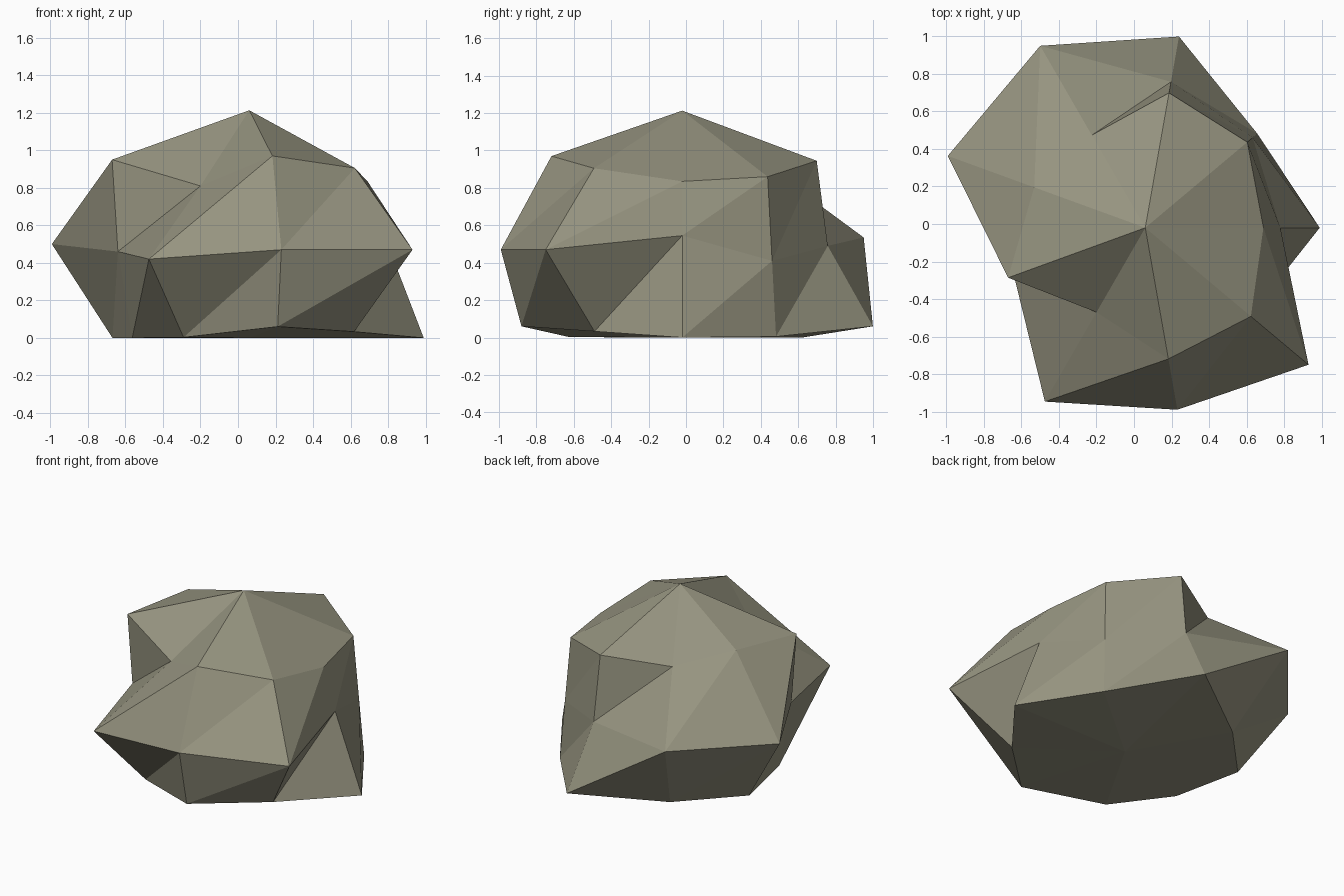
import bpy, bmesh, math

if "Cube" in bpy.data.objects:
    bpy.data.objects.remove(bpy.data.objects["Cube"])

# Nine-sided boulder: (radius, height) for every 40 degrees, starting at +x
CENTRE = (0.06, -0.02)
SIDES = 9
UPPER = [(.63, .835), (.71, .86), (.73, .945), (.57, .886), (.63, .98),
         (.778, .95), (.52, .81), (.71, .97), (.735, .905)]
MIDDLE = [(.72, .545), (.747, .41), (.79, .49), (1.12, .535), (1.12, .50),
          (.745, .46), (1.07, .42), (.985, .47), (1.136, .47)]
LOWER = [(.93, 0), (.78, .005), (1.035, .06), (.74, 0), (.776, 0),
         (.664, 0), (.70, .003), (.873, .06), (.73, .033)]

bm = bmesh.new()


def ring(profile):
    verts = []
    for i, (r, z) in enumerate(profile):
        a = math.tau * i / SIDES
        verts.append(bm.verts.new((CENTRE[0] + r * math.cos(a),
                                   CENTRE[1] + r * math.sin(a), z)))
    return verts


rings = [ring(p) for p in (UPPER, MIDDLE, LOWER)]
top = bm.verts.new((*CENTRE, 1.213))
bottom = bm.verts.new((*CENTRE, 0))

# Caps are fans, side bands are split along one diagonal
for i in range(SIDES):
    j = (i + 1) % SIDES
    bm.faces.new((top, rings[0][i], rings[0][j]))
    bm.faces.new((bottom, rings[2][j], rings[2][i]))
    for up, low in zip(rings, rings[1:]):
        bm.faces.new((up[i], low[i], up[j]))
        bm.faces.new((up[j], low[i], low[j]))

mesh = bpy.data.meshes.new("boulder")
bm.to_mesh(mesh)
bm.free()

# Single warm grey stone colour
stone = bpy.data.materials.new("warm grey stone")
stone.diffuse_color = (0.305, 0.295, 0.215, 1)
stone.use_nodes = True
stone.node_tree.nodes["Principled BSDF"].inputs["Base Color"].default_value = stone.diffuse_color
mesh.materials.append(stone)
boulder = bpy.data.objects.new("boulder", mesh)
bpy.context.collection.objects.link(boulder)
